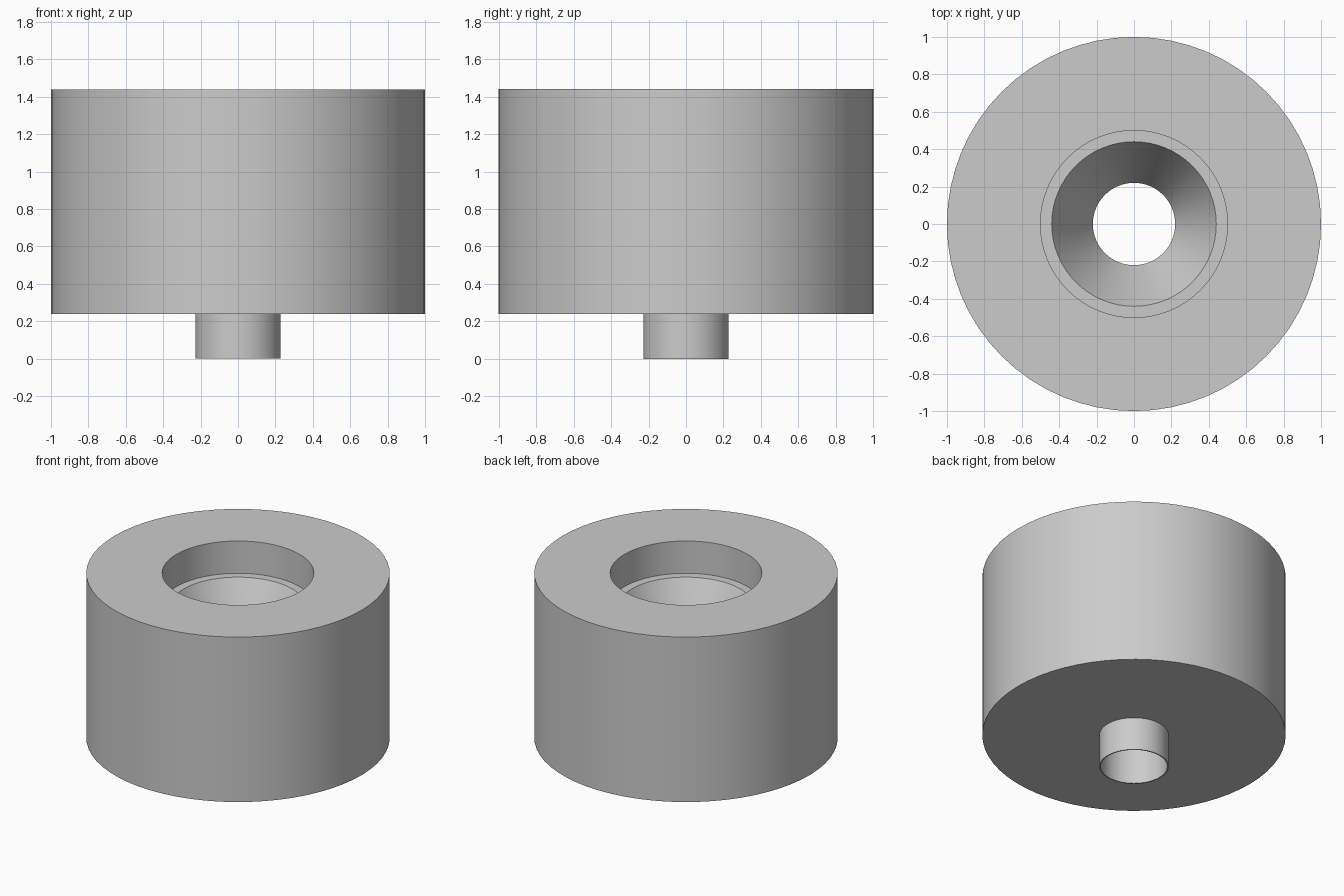
import bpy, bmesh, math

cube = bpy.data.objects.get("Cube")
if cube:
    bpy.data.objects.remove(cube, do_unlink=True)

SEGMENTS = 64

grey = bpy.data.materials.new("light_grey")
grey.use_nodes = True
colour = (0.6, 0.6, 0.6, 1)
grey.diffuse_color = colour
grey.node_tree.nodes["Principled BSDF"].inputs["Base Color"].default_value = colour


def lathe(name, profile):
    """Revolve a closed (radius, height) outline around the z axis."""
    bm = bmesh.new()
    verts = [bm.verts.new((r, 0, z)) for r, z in profile]
    edges = [bm.edges.new((v, verts[i - 1])) for i, v in enumerate(verts)]
    bmesh.ops.spin(bm, geom=verts + edges, cent=(0, 0, 0), axis=(0, 0, 1),
                   angle=math.tau, steps=SEGMENTS, use_merge=True)
    bmesh.ops.remove_doubles(bm, verts=bm.verts[:], dist=1e-5)
    bmesh.ops.recalc_face_normals(bm, faces=bm.faces[:])
    mesh = bpy.data.meshes.new(name)
    bm.to_mesh(mesh)
    bm.free()
    mesh.materials.append(grey)
    obj = bpy.data.objects.new(name, mesh)
    bpy.context.collection.objects.link(obj)
    bpy.ops.object.select_all(action="DESELECT")
    obj.select_set(True)
    bpy.context.view_layer.objects.active = obj
    bpy.ops.object.shade_smooth_by_angle(angle=math.radians(20))
    return obj


BASE, TOP = 0.24, 1.44
LEDGE, CONE_END = 1.205, 0.8
BORE, SPOUT = 0.22, 0.228

# Thick drum with counterbore, ledge, funnel and thin outlet spout
lathe("funnel_body", [
    (SPOUT, 0), (SPOUT, BASE),          # spout outside
    (1, BASE), (1, TOP),                # drum underside and wall
    (0.5, TOP), (0.5, LEDGE),           # rim and counterbore
    (0.44, LEDGE), (BORE, CONE_END),    # ledge and funnel
    (BORE, 0),                          # straight bore
])
